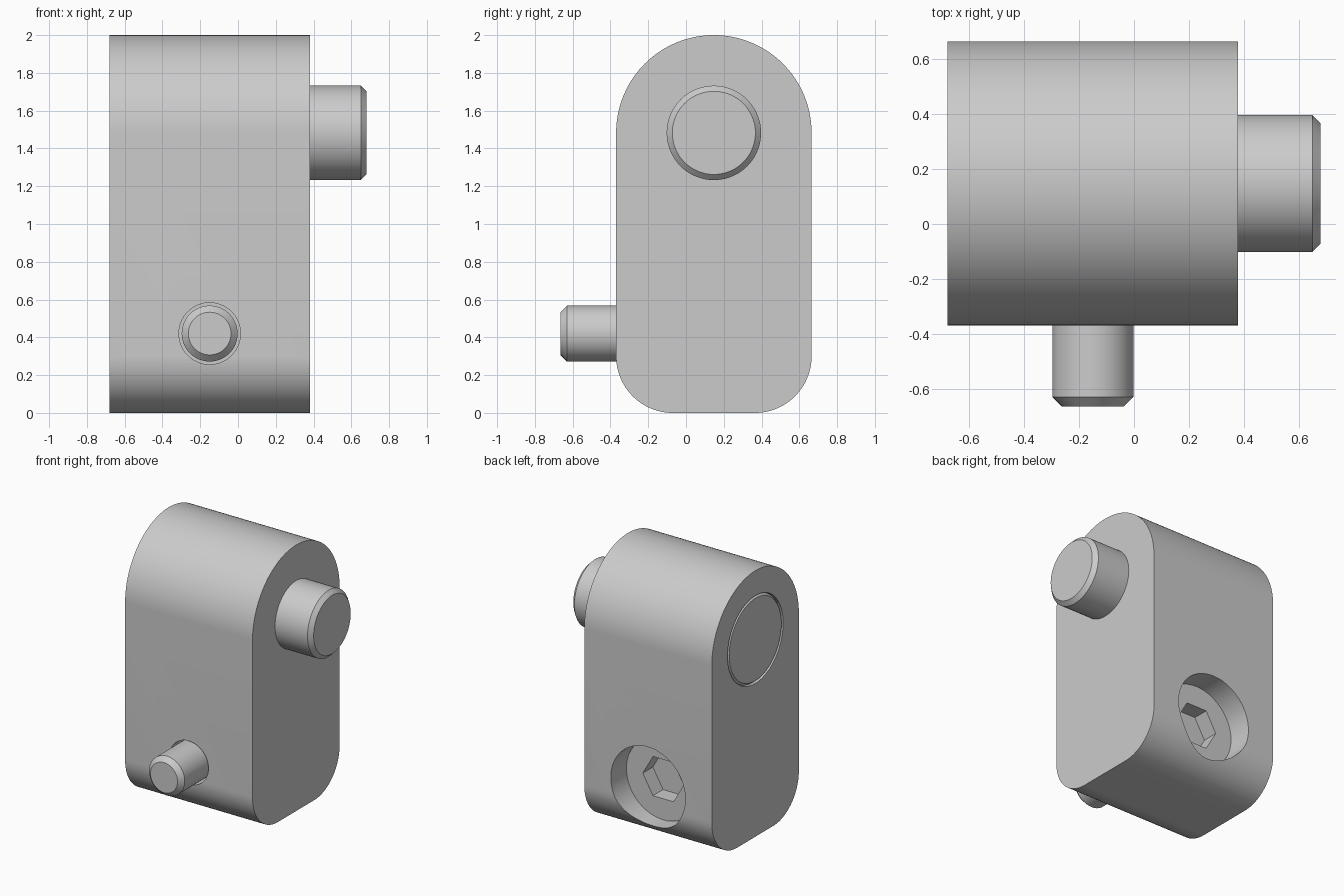
import bpy
import bmesh
from math import pi, cos, sin, radians

cube = bpy.data.objects.get("Cube")
if cube:
    bpy.data.objects.remove(cube, do_unlink=True)

metal = bpy.data.materials.new("light_grey_metal")
metal.use_nodes = True
GREY = (0.6, 0.6, 0.6, 1.0)
metal.diffuse_color = GREY
metal.node_tree.nodes["Principled BSDF"].inputs["Base Color"].default_value = GREY

# Main positions
LEFT, RIGHT = 0.38, -0.68
FRONT, BACK = -0.37, 0.665
MID_Y = (FRONT + BACK) / 2
TOP_R = (BACK - FRONT) / 2
FOOT_R = 0.3
PIN_Z = 2 - TOP_R
SCREW_X, SCREW_Z = -0.15, 0.42


def loft(name, rings):
    """Skin a row of equal-length rings and cap both ends."""
    bm = bmesh.new()
    rows = [[bm.verts.new(p) for p in ring] for ring in rings]
    for a, b in zip(rows, rows[1:]):
        for i in range(len(a)):
            j = (i + 1) % len(a)
            bm.faces.new((a[i], a[j], b[j], b[i]))
    bm.faces.new(rows[0])
    bm.faces.new(rows[-1])
    bmesh.ops.recalc_face_normals(bm, faces=bm.faces)
    mesh = bpy.data.meshes.new(name)
    bm.to_mesh(mesh)
    bm.free()
    mesh.materials.append(metal)
    obj = bpy.data.objects.new(name, mesh)
    bpy.context.collection.objects.link(obj)
    return obj


def turned(name, axis, profile, sides=72):
    """Turned solid on the pin axis (x) or screw axis (y); profile is (radius, position)."""
    rings = []
    for r, t in profile:
        ring = []
        for i in range(sides):
            u, v = r * cos(2 * pi * i / sides), r * sin(2 * pi * i / sides)
            if axis == "x":
                ring.append((t, MID_Y + u, PIN_Z + v))
            else:
                ring.append((SCREW_X + u, t, SCREW_Z + v))
        rings.append(ring)
    return loft(name, rings)


def cut(target, cutter):
    mod = target.modifiers.new("cut", "BOOLEAN")
    mod.operation = "DIFFERENCE"
    mod.solver = "EXACT"
    mod.object = cutter
    bpy.context.view_layer.objects.active = target
    bpy.ops.object.modifier_apply(modifier=mod.name)
    bpy.data.objects.remove(cutter, do_unlink=True)


def arc(cy, cz, r, start, end, steps):
    angles = [radians(start + (end - start) * i / steps) for i in range(steps + 1)]
    return [(cy + r * cos(a), cz + r * sin(a)) for a in angles]


# Block: round top, rounded lower edges
outline = (arc(MID_Y, PIN_Z, TOP_R, 0, 180, 64)
           + arc(FRONT + FOOT_R, FOOT_R, FOOT_R, 180, 270, 24)
           + arc(BACK - FOOT_R, FOOT_R, FOOT_R, 270, 360, 24))
block = loft("block", [[(x, y, z) for y, z in outline] for x in (RIGHT, LEFT)])

# Seats for the pin head and the screw
HEAD_BACK = BACK - 0.18
cut(block, turned("pin_seat", "x", [(0.33, RIGHT - 0.1), (0.33, RIGHT + 0.15)]))
cut(block, turned("screw_hole", "y", [(0.163, FRONT - 0.1), (0.163, 0.3),
                                      (0.31, 0.3), (0.31, BACK + 0.1)]))

# Cross pin with a flush bevelled head
pin = turned("cross_pin", "x", [(0.31, RIGHT), (0.327, RIGHT + 0.02), (0.327, RIGHT + 0.14),
                                (0.25, RIGHT + 0.14), (0.25, 0.65), (0.22, 0.68)])

# Socket screw with a sunken head
screw = turned("socket_screw", "y", [(0.113, -0.665), (0.148, -0.63), (0.148, 0.31),
                                     (0.306, 0.31), (0.306, HEAD_BACK)])
cut(screw, turned("hex_socket", "y", [(0.17, HEAD_BACK - 0.12), (0.17, BACK)], sides=6))

# Smooth curved walls, sharp edges elsewhere
bpy.ops.object.select_all(action="DESELECT")
for obj in (block, pin, screw):
    obj.select_set(True)
bpy.context.view_layer.objects.active = block
bpy.ops.object.shade_smooth_by_angle(angle=radians(25))
